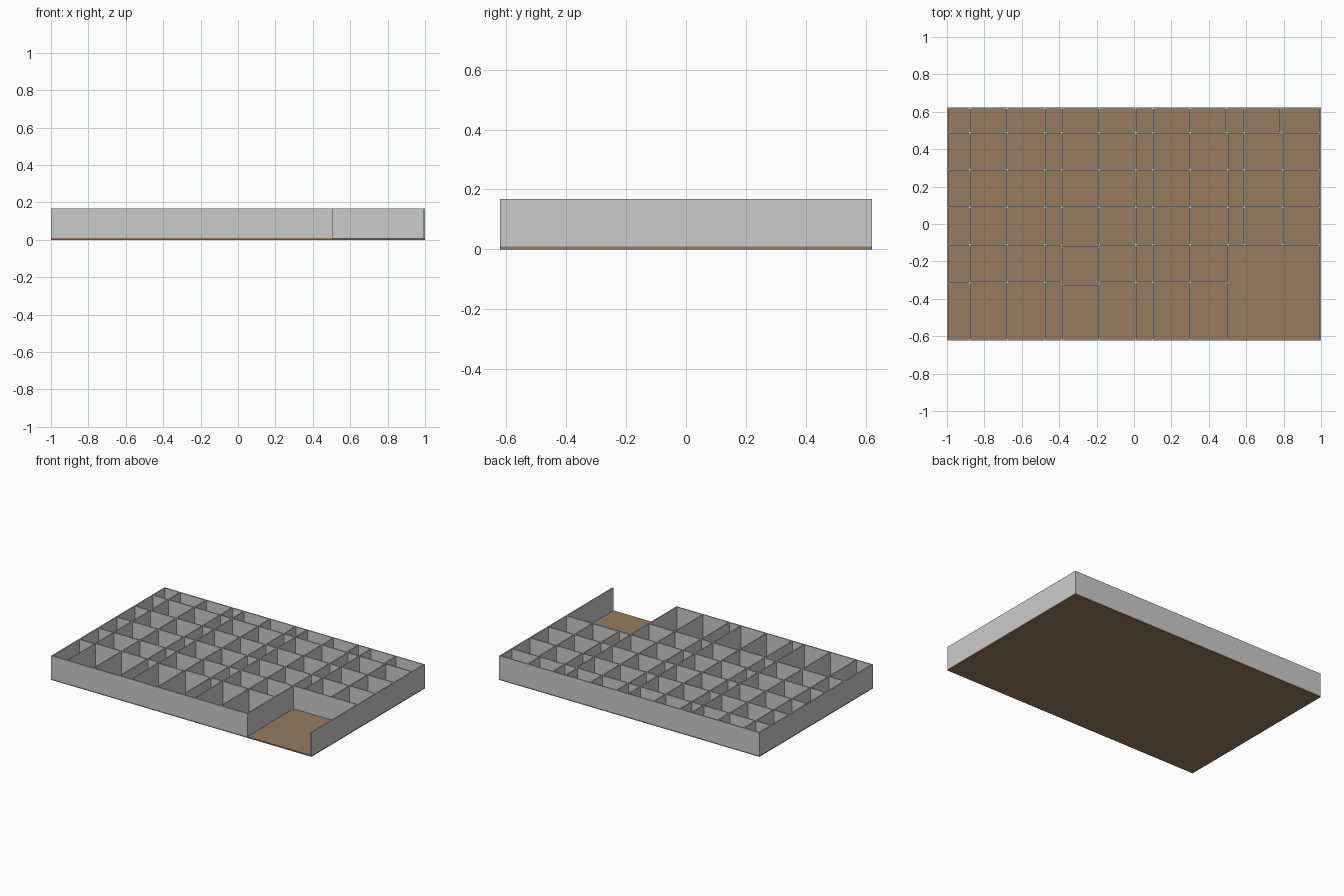
import bpy

cube = bpy.data.objects.get("Cube")
if cube:
    bpy.data.objects.remove(cube, do_unlink=True)


def material(name, rgb):
    m = bpy.data.materials.new(name)
    m.use_nodes = True
    m.diffuse_color = (*rgb, 1)
    m.node_tree.nodes["Principled BSDF"].inputs["Base Color"].default_value = (*rgb, 1)
    return m


GREY = material("wall grey", (0.6, 0.6, 0.6))
BROWN = material("floor brown", (0.31, 0.20, 0.12))

X, Y = 1.0, 0.622          # half sizes of the plan
FLOOR, TOP = 0.009, 0.168  # floor thickness and wall top
T = 0.008                  # wall thickness


def box(name, x0, x1, y0, y1, z0, z1, mat):
    bpy.ops.mesh.primitive_cube_add(size=1, location=((x0 + x1) / 2, (y0 + y1) / 2, (z0 + z1) / 2))
    ob = bpy.context.object
    ob.name = name
    ob.scale = (x1 - x0, y1 - y0, z1 - z0)
    bpy.ops.object.transform_apply(location=False, rotation=False, scale=True)
    ob.data.materials.append(mat)
    return ob


def wall_along_x(name, x0, x1, y):
    return box(name, x0, x1, y - T / 2, y + T / 2, FLOOR, TOP, GREY)


def wall_along_y(name, x, y0, y1):
    return box(name, x - T / 2, x + T / 2, y0, y1, FLOOR, TOP, GREY)


# Floor slab
box("floor", -X, X, -Y, Y, 0, FLOOR, BROWN)

# Outer walls, with the front right corner left open
EX, EY = X - T / 2, Y - T / 2
HALL_X, HALL_Y = 0.504, -0.111
wall_along_y("right_outer_wall", -EX, -Y, Y)
wall_along_y("left_outer_wall", EX, -Y, Y)
wall_along_x("back_outer_wall", -X + T, X - T, EY)
wall_along_x("front_outer_wall", -X + T, HALL_X + T / 2, -EY)
wall_along_y("recess_side_wall", HALL_X, -Y + T, HALL_Y)

# Partitions running front to back
columns = [-0.877, -0.677, -0.477, -0.386, -0.186, 0.01, 0.10, 0.302, 0.502, 0.59, 0.794]
rows = [-0.311, HALL_Y, 0.09, 0.29, 0.488]
back_shift = {0.502: 0.492, 0.794: 0.782}
for i, x in enumerate(columns):
    start = -Y + T if x < 0.5 else HALL_Y
    wall_along_y(f"long_partition_{i}", x, start, rows[-1])
    wall_along_y(f"back_partition_{i}", back_shift.get(x, x), rows[-1], Y - T)

# Partitions running side to side, one per room, a few stepped forward
edges = [-EX] + columns + [EX]
steps = {(0, 0): -0.007, (0, 4): -0.014, (1, 4): -0.014}
for r, y in enumerate(rows):
    for c, (x0, x1) in enumerate(zip(edges, edges[1:])):
        if r == 0 and x0 > 0.5:
            continue
        wall_along_x(f"cross_partition_{r}_{c}", x0, x1, y + steps.get((r, c), 0))
